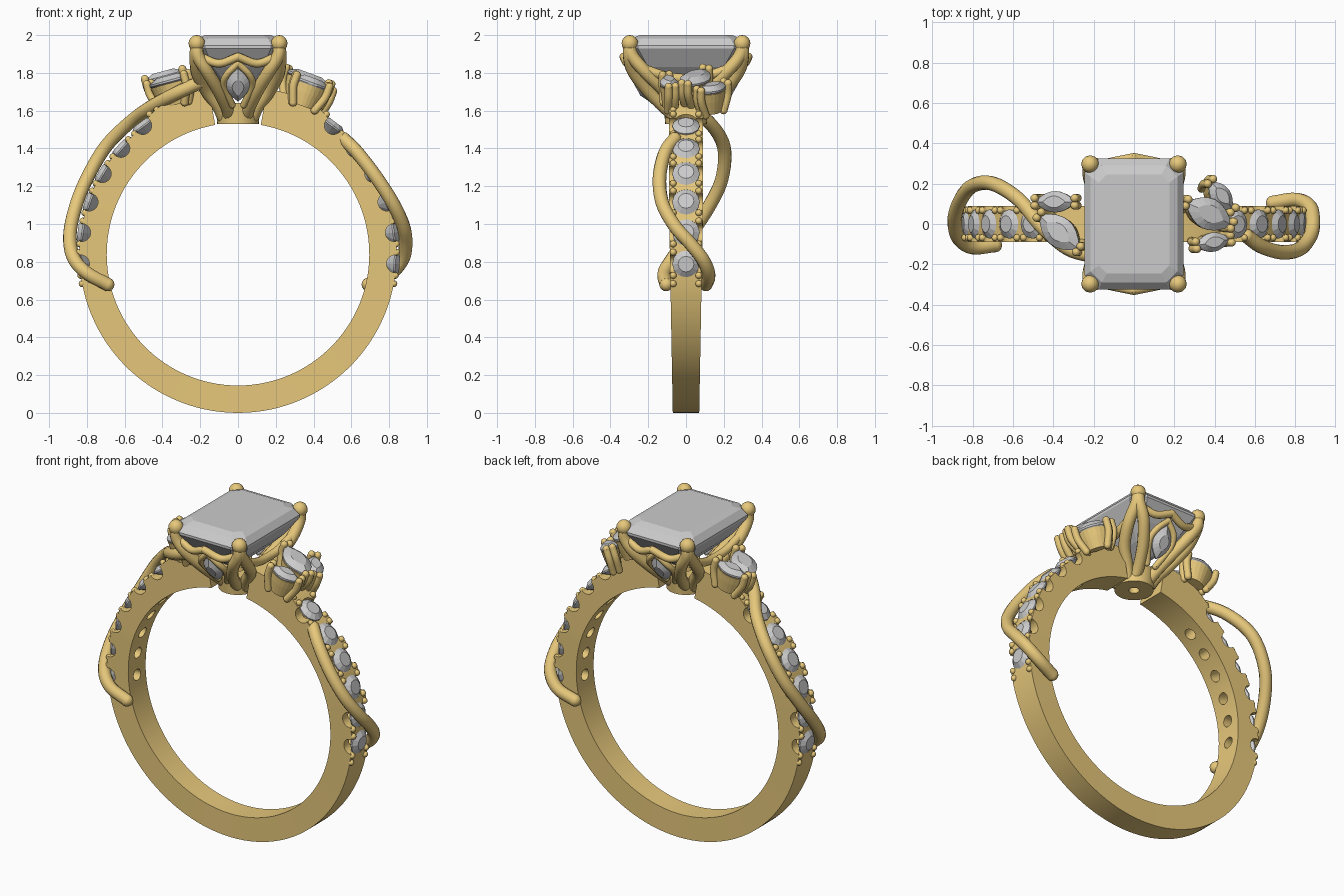
import bpy, bmesh
from math import sin, cos, pi, radians
from mathutils import Vector, Matrix

if "Cube" in bpy.data.objects:
    bpy.data.objects.remove(bpy.data.objects["Cube"])

gold = bpy.data.materials.new("gold")
gold.diffuse_color = (0.8, 0.58, 0.2, 1)
gold.use_nodes = True
gold.node_tree.nodes["Principled BSDF"].inputs["Base Color"].default_value = gold.diffuse_color
CZ = 0.84          # height of the ring centre
beads = []         # (position, radius) of every rounded metal tip


def activate(ob):
    bpy.ops.object.select_all(action='DESELECT')
    ob.select_set(True)
    bpy.context.view_layer.objects.active = ob


def finish(name, bm, mat=None, smooth=False):
    bmesh.ops.recalc_face_normals(bm, faces=bm.faces)
    me = bpy.data.meshes.new(name)
    bm.to_mesh(me)
    bm.free()
    ob = bpy.data.objects.new(name, me)
    bpy.context.collection.objects.link(ob)
    if mat:
        me.materials.append(mat)
    if smooth:
        activate(ob)
        bpy.ops.object.shade_smooth_by_angle()
    return ob


def loft(name, parts, mat=None, smooth=False, wrap=False):
    """Each part is a list of rings of points, skinned together."""
    bm = bmesh.new()
    for rings in parts:
        vs = [[bm.verts.new(p) for p in r] for r in rings]
        n = len(vs[0])
        pairs = list(zip(vs, vs[1:])) + ([(vs[-1], vs[0])] if wrap else [])
        for a, b in pairs:
            for i in range(n):
                j = (i + 1) % n
                bm.faces.new((a[i], a[j], b[j], b[i]))
        if not wrap:
            bm.faces.new(vs[0])
            bm.faces.new(vs[-1])
    return finish(name, bm, mat, smooth)


def circle(n=24):
    return [(cos(2 * pi * i / n), sin(2 * pi * i / n)) for i in range(n)]


def marquise(a, b, n=8):
    xs = [1 - 2 * i / n for i in range(n)]
    return [(a * x, b * (1 - x * x)) for x in xs] + [(-a * x, -b * (1 - x * x)) for x in xs]


def levels(outline, lv, m=Matrix()):
    """Rings from a 2D outline at (scale, height) levels, moved by m."""
    return [[m @ Vector((x * s, y * s, z)) for x, y in outline] for s, z in lv]


def tube(name, pts, r, tips=(True, True)):
    """Smooth round wire through the points."""
    p = [Vector(q) for q in pts]
    e = [2 * p[0] - p[1]] + p + [2 * p[-1] - p[-2]]
    path = []
    for i in range(1, len(e) - 2):
        a, b, c, d = e[i - 1:i + 3]
        for k in range(6):
            t = k / 6
            path.append(0.5 * (2 * b + (c - a) * t + (2 * a - 5 * b + 4 * c - d) * t * t
                               + (3 * b - a - 3 * c + d) * t ** 3))
    path.append(p[-1])
    cu = bpy.data.curves.new(name, 'CURVE')
    cu.dimensions = '3D'
    cu.bevel_depth = r
    cu.bevel_resolution = 4
    cu.use_fill_caps = True
    sp = cu.splines.new('POLY')
    sp.points.add(len(path) - 1)
    for pt, co in zip(sp.points, path):
        pt.co = (*co, 1)
    cu.materials.append(gold)
    ob = bpy.data.objects.new(name, cu)
    bpy.context.collection.objects.link(ob)
    activate(ob)
    bpy.ops.object.convert(target='MESH')
    bpy.ops.object.shade_smooth_by_angle(angle=radians(50))
    for end, use in zip((p[0], p[-1]), tips):
        if use:
            beads.append((end, r))


# Band: tapered rectangular section swept round, open under the head
def band_r(elev):
    t = min(max((elev - 48) / 17, 0), 1)
    return 0.84 + 0.05 * t * t * (3 - 2 * t)


sections = []
for i in range(111):
    deg = 100 + 340 * i / 110
    c, s = cos(radians(deg)), sin(radians(deg))
    ro, ri = band_r(90 - abs((deg - 90 + 180) % 360 - 180)), 0.695
    w = 0.07 + 0.02 * min((s + 1) / 1.3, 1)
    sections.append([(r * c, y, CZ + r * s) for r, y in ((ri, -w), (ro, -w), (ro, w), (ri, w))])
band = loft("band", [sections], gold)

# Pave stones with drilled seats, scalloped sides and bead pairs
frames = []
for sx in (1, -1):
    for i in range(6):
        el = 53.5 - 11.4 * i
        r = band_r(el) - 0.005
        frames.append(Matrix.Translation((sx * r * cos(radians(el)), 0, CZ + r * sin(radians(el))))
                      @ Matrix.Rotation(sx * radians(90 - el), 4, 'Y'))
    for i in range(7):
        for d in (-1.5, 1.5):
            el = radians(59.2 - 11.4 * i + d)
            r = band_r(59.2 - 11.4 * i)
            for y in (-0.068, 0.068):
                beads.append((Vector((sx * r * cos(el), y, CZ + r * sin(el))), 0.018))

lie = Matrix.Rotation(pi / 2, 4, 'X')
cuts = {"drill_cutter": [levels(circle(), [(0.034, -0.25), (0.034, 0.1)], m) for m in frames],
        "seat_cutter": [levels(circle(), [(0.07, -0.012), (0.07, 0.09)], m) for m in frames],
        "scallop_cutter": [levels(circle(), [(0.047, -0.2), (0.047, 0.2)], m @ lie) for m in frames]}
for name, parts in cuts.items():
    cutter = loft(name, parts)
    cutter.hide_render = True
    mod = band.modifiers.new(name, 'BOOLEAN')
    mod.operation = 'DIFFERENCE'
    mod.solver = 'EXACT'
    mod.object = cutter
    activate(band)
    bpy.ops.object.modifier_apply(modifier=mod.name)
    bpy.data.objects.remove(cutter)
activate(band)
bpy.ops.object.shade_smooth_by_angle()
cut = [(0.042, 0.022), (0.073, 0), (0.073, -0.008), (0.004, -0.058)]
loft("pave_stones", [levels(circle(12), cut, m) for m in frames])

# Emerald-cut centre stone
def chamfered(hx, hy, c, z):
    q = [(hx, hy - c), (hx - c, hy)]
    return [(x, y, z) for x, y in q + [(-x, y) for x, y in q[::-1]]
            + [(-x, -y) for x, y in q] + [(x, -y) for x, y in q[::-1]]]


loft("centre_stone", [[chamfered(*a) for a in (
    (0.175, 0.245, 0.04, 2.0), (0.215, 0.29, 0.055, 1.983), (0.245, 0.325, 0.07, 1.945),
    (0.245, 0.325, 0.07, 1.93), (0.18, 0.25, 0.05, 1.83), (0.10, 0.17, 0.03, 1.75),
    (0.01, 0.08, 0.004, 1.69))]])

# Head base: ring-shaped collar with a small hole
loft("head_collar", [levels(circle(32), [(0.11, 1.53), (0.12, 1.64), (0.03, 1.64), (0.03, 1.53)])],
     gold, True, wrap=True)

# Corner prongs, each splitting into a front and a side strand
for sx in (1, -1):
    for sy in (1, -1):
        def at(*pts):
            return [(sx * x, sy * y, z) for x, y, z in pts]
        beads.append((Vector((sx * 0.218, sy * 0.297, 1.956)), 0.044))
        tube("prong_front_strand", at((0.218, 0.297, 1.956), (0.212, 0.3, 1.89), (0.165, 0.28, 1.81),
             (0.105, 0.205, 1.71), (0.06, 0.115, 1.62), (0.045, 0.06, 1.57)), 0.034, (False, True))
        tube("prong_side_strand", at((0.218, 0.297, 1.956), (0.222, 0.285, 1.89), (0.215, 0.21, 1.8),
             (0.17, 0.12, 1.71), (0.11, 0.07, 1.63), (0.08, 0.04, 1.57)), 0.034, (False, True))

# Gallery: pointed chevrons front and back, curved rails at the sides, small accent stones
for s in (1, -1):
    for half in (1, -1):
        tube("gallery_chevron", [(0, s * 0.33, 1.885), (half * 0.1, s * 0.31, 1.85),
             (half * 0.19, s * 0.29, 1.88)], 0.022)
        tube("gallery_arch", [(0, s * 0.3, 1.85), (half * 0.06, s * 0.275, 1.79),
             (half * 0.075, s * 0.225, 1.73), (half * 0.03, s * 0.15, 1.63)], 0.018)
    tube("gallery_side_rail", [(s * 0.215, -0.22, 1.82), (s * 0.21, -0.1, 1.78), (s * 0.205, 0, 1.77),
         (s * 0.21, 0.1, 1.78), (s * 0.215, 0.22, 1.82)], 0.025)
    normal = Vector((0, s * 0.87, -0.49))
    long = Vector((0, s * 0.49, 0.87))
    m = Matrix((long, normal.cross(long), normal)).transposed().to_4x4()
    m.translation = (0, s * 0.235, 1.74)
    loft("gallery_stone", [levels(marquise(0.1, 0.062), [(0.5, 0.035), (1, 0.01), (1, 0), (0.05, -0.06)], m)])

# Marquise leaf stones on the shoulders: (x, y, z, half length, half width, turn)
leaves = [(-0.39, 0.11, 1.78, 0.105, 0.053, 0), (-0.37, -0.04, 1.755, 0.135, 0.075, -40),
          (0.37, 0.05, 1.77, 0.135, 0.078, -25), (0.43, 0.14, 1.715, 0.095, 0.052, -50),
          (0.39, -0.09, 1.745, 0.095, 0.048, 10)]
for x, y, z, a, b, turn in leaves:
    m = (Matrix.Translation((x, y, z)) @ Matrix.Rotation(radians(20 if x > 0 else -15), 4, 'Y')
         @ Matrix.Rotation(radians(turn), 4, 'Z'))
    loft("leaf_stone", [levels(marquise(a, b), [(0.55, 0.03), (1, 0.005), (1, -0.005), (0.1, -0.07)], m)])
    loft("leaf_setting", [levels(marquise(a, b), [(0.98, -0.012), (0.9, -0.06), (0.72, -0.13)], m)], gold)
    for e in (1, -1):
        for w in (0.018, -0.018):
            tube("leaf_prong", [m @ Vector(q) for q in (
                (e * a * 0.98, w, 0.015), (e * a * 0.95, w, -0.05), (e * a * 0.65, w, -0.13))], 0.021)

# Vines winding round the shoulders
tube("left_vine", [(-0.2, -0.16, 1.75), (-0.33, -0.12, 1.69), (-0.46, -0.01, 1.62), (-0.57, 0.12, 1.54),
     (-0.70, 0.2, 1.41), (-0.80, 0.19, 1.24), (-0.86, 0.12, 1.09), (-0.89, 0.02, 0.94),
     (-0.87, -0.07, 0.82), (-0.80, -0.115, 0.74), (-0.69, -0.105, 0.68)], 0.036)
tube("right_vine", [(0.56, -0.06, 1.45), (0.63, -0.11, 1.38), (0.73, -0.14, 1.25), (0.82, -0.125, 1.11),
     (0.875, -0.06, 0.99), (0.888, 0.02, 0.9), (0.87, 0.09, 0.81), (0.80, 0.12, 0.73),
     (0.69, 0.105, 0.68)], 0.036)

# All rounded metal tips
bm = bmesh.new()
for pos, r in beads:
    bmesh.ops.create_uvsphere(bm, u_segments=12, v_segments=8, radius=r, matrix=Matrix.Translation(pos))
finish("prong_beads", bm, gold, True)
